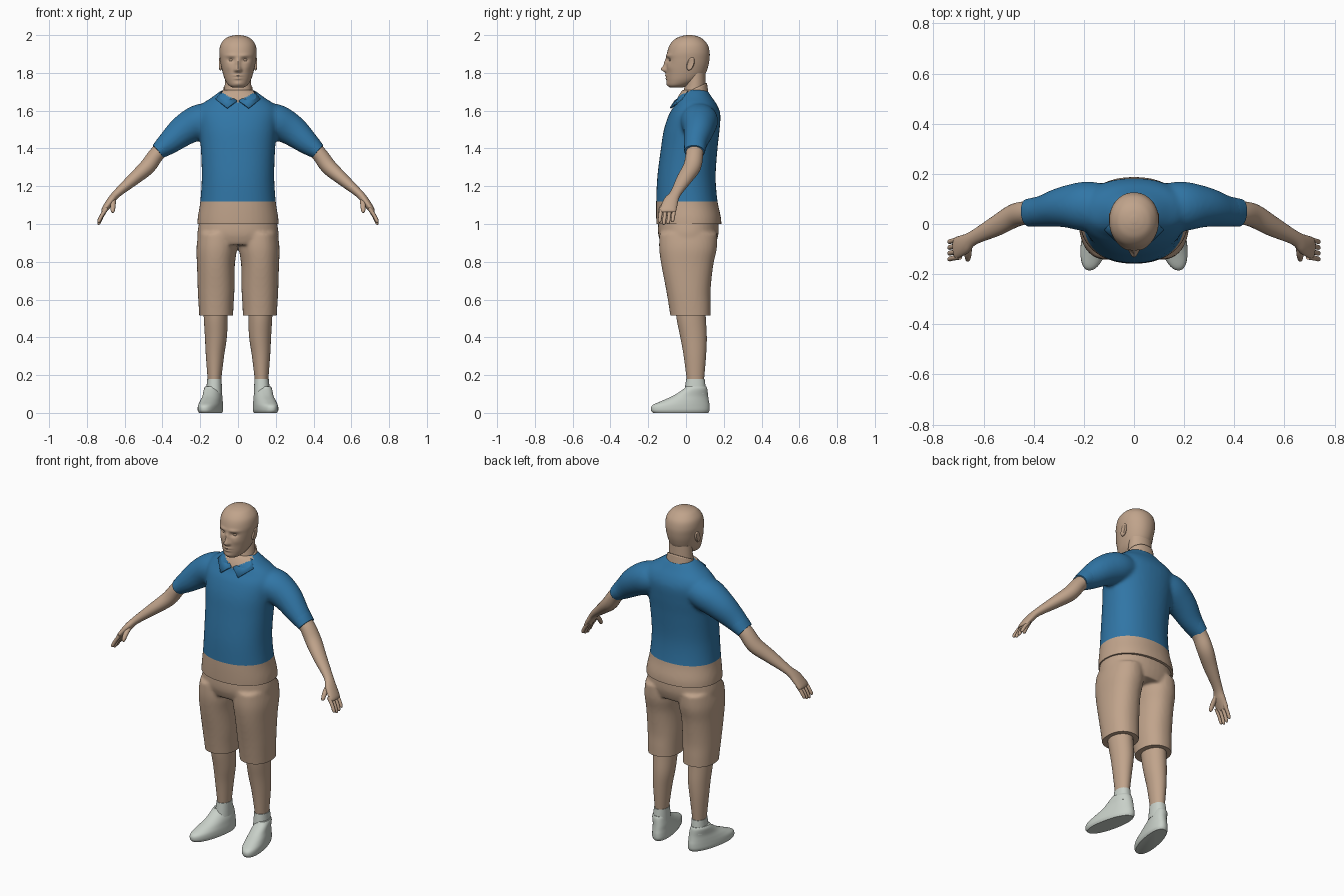
import bpy, bmesh, math
from mathutils import Vector

cube = bpy.data.objects.get("Cube")
if cube:
    bpy.data.objects.remove(cube)


def material(name, rgb):
    mat = bpy.data.materials.new(name)
    mat.use_nodes = True
    mat.diffuse_color = (*rgb, 1)
    mat.node_tree.nodes["Principled BSDF"].inputs["Base Color"].default_value = (*rgb, 1)
    return mat


TAN = material("tan", (0.53, 0.37, 0.26))
BLUE = material("shirt blue", (0.03, 0.18, 0.38))
GREY = material("shoe grey", (0.58, 0.63, 0.58))


def spline(rows, steps):
    """Smooth curve through the given rows of numbers."""
    out = []
    for i in range(len(rows) - 1):
        p = [rows[max(0, min(len(rows) - 1, i + k))] for k in (-1, 0, 1, 2)]
        for s in range(steps):
            t = s / steps
            out.append([b + t / 2 * (c - a + t * (2 * a - 5 * b + 4 * c - d + t * (3 * (b - c) + d - a)))
                        for a, b, c, d in zip(*p)])
    return out + [list(rows[-1])]


def skin_rings(rings, caps=True):
    bm = bmesh.new()
    loops = [[bm.verts.new(p) for p in ring] for ring in rings]
    n = len(loops[0])
    for lo, hi in zip(loops, loops[1:]):
        for j in range(n):
            bm.faces.new((lo[j], lo[(j + 1) % n], hi[(j + 1) % n], hi[j]))
    if caps:
        bm.faces.new(loops[0])
        bm.faces.new(loops[-1])
    bmesh.ops.recalc_face_normals(bm, faces=bm.faces)
    return bm


def oval(sides, power=2.0):
    for j in range(sides):
        t = math.tau * j / sides
        yield [math.copysign(abs(f) ** (2 / power), f) for f in (math.cos(t), math.sin(t))]


def stack(rows, sides=40, steps=5, power=2.2, caps=True):
    """Level slices: centre x, height, half width, front y, back y."""
    rings = [[(x + a * c, (y0 + y1) / 2 + (y1 - y0) / 2 * s, z) for c, s in oval(sides, power)]
             for x, z, a, y0, y1 in spline(rows, steps)]
    return skin_rings(rings, caps)


def tube(rows, sides=24, steps=5):
    """Slices across a path: x, y, z, thickness, depth."""
    path = spline(rows, steps)
    rings = []
    for i, (x, y, z, a, b) in enumerate(path):
        ahead, behind = path[min(i + 1, len(path) - 1)], path[max(i - 1, 0)]
        along = (Vector(ahead[:3]) - Vector(behind[:3])).normalized()
        depth = Vector((0, 1, 0))
        depth = (depth - along * depth.dot(along)).normalized()
        across = depth.cross(along)
        rings.append([Vector((x, y, z)) + across * a * c + depth * b * s for c, s in oval(sides)])
    return skin_rings(rings)


def mirrored(bm):
    copy = bmesh.ops.duplicate(bm, geom=bm.verts[:] + bm.edges[:] + bm.faces[:])["geom"]
    for v in copy:
        if isinstance(v, bmesh.types.BMVert):
            v.co.x *= -1
    bmesh.ops.reverse_faces(bm, faces=[f for f in copy if isinstance(f, bmesh.types.BMFace)])
    return bm


def merged(*parts):
    bm = bmesh.new()
    for part in parts:
        mesh = bpy.data.meshes.new("part")
        part.to_mesh(mesh)
        bm.from_mesh(mesh)
        part.free()
        bpy.data.meshes.remove(mesh)
    return bm


def finish(name, bm, *mats, rule=None, angle=50):
    mesh = bpy.data.meshes.new(name)
    if rule:
        for f in bm.faces:
            f.material_index = rule(f.calc_center_median())
    bm.to_mesh(mesh)
    bm.free()
    for mat in mats:
        mesh.materials.append(mat)
    for p in mesh.polygons:
        p.use_smooth = True
    mesh.set_sharp_from_angle(angle=math.radians(angle))
    obj = bpy.data.objects.new(name, mesh)
    bpy.context.scene.collection.objects.link(obj)
    return obj


def fused(bm, hem, voxel=0.01, rounds=8):
    """Blend overlapping volumes into one skin and cut it flat at the hem."""
    obj = finish("blend", bm)
    remesh = obj.modifiers.new("Remesh", "REMESH")
    remesh.mode = "VOXEL"
    remesh.voxel_size = voxel
    smooth = obj.modifiers.new("Smooth", "SMOOTH")
    smooth.iterations = rounds
    bpy.context.view_layer.update()
    mesh = bpy.data.meshes.new_from_object(obj.evaluated_get(bpy.context.evaluated_depsgraph_get()))
    out = bmesh.new()
    out.from_mesh(mesh)
    bpy.data.objects.remove(obj)
    bpy.data.meshes.remove(mesh)
    split(out, hem, True)
    bmesh.ops.holes_fill(out, edges=[e for e in out.edges if e.is_boundary], sides=0)
    return out


def split(bm, z, cut=False):
    bmesh.ops.bisect_plane(bm, geom=bm.verts[:] + bm.edges[:] + bm.faces[:], plane_co=(0, 0, z),
                           plane_no=(0, 0, 1), clear_inner=cut)


# Shirt: torso and sleeves, with the tan lower band and open neck
torso = stack([(0, .96, .217, -.155, .187), (0, 1.03, .214, -.158, .186), (0, 1.12, .2, -.158, .167),
               (0, 1.25, .192, -.152, .157), (0, 1.4, .197, -.133, .167), (0, 1.5, .207, -.117, .178),
               (0, 1.58, .215, -.09, .182), (0, 1.63, .195, -.06, .165), (0, 1.67, .14, -.045, .138),
               (0, 1.71, .085, -.02, .112)])
SLEEVE = [(.1, .065, 1.56, .07, .09), (.19, .07, 1.545, .093, .1), (.28, .068, 1.5, .084, .082),
          (.36, .052, 1.435, .065, .064), (.42, .045, 1.385, .045, .055)]
shirt = fused(merged(torso, mirrored(tube(SLEEVE))), 1.0)
split(shirt, 1.12)
finish("shirt", shirt, BLUE, TAN,
       rule=lambda c: int(c.z < 1.12 or (c.y < .02 and c.z > 1.645 + .6 * abs(c.x))))
finish("sleeve_cuffs", mirrored(tube([(.365, .052, 1.432, .06, .06), (.395, .048, 1.407, .053, .058),
                                      (.424, .045, 1.383, .043, .055)])), BLUE)

# Collar: standing band and two pointed flaps
band = stack([(0, 1.66, .088, -.035, .118), (0, 1.715, .077, -.02, .111)], caps=False)
for v in band.verts:
    v.co.z += .45 * (v.co.y - .04)
bmesh.ops.delete(band, geom=[f for f in band.faces if f.calc_center_median().y < 0], context="FACES")
obj = finish("collar_band", band, TAN)
obj.modifiers.new("Thickness", "SOLIDIFY").thickness = .006
flap = bmesh.new()
flap.faces.new([flap.verts.new(p) for p in ((.086, .01, 1.705), (.006, -.06, 1.655),
                                            (.058, -.085, 1.617), (.118, -.025, 1.663))])
obj = finish("collar_flaps", mirrored(flap), BLUE)
obj.modifiers.new("Thickness", "SOLIDIFY").thickness = .009

# Shorts: hips and two loose legs
hips = stack([(0, 1.04, .2, -.145, .17), (0, .95, .215, -.148, .172), (0, .89, .205, -.13, .155)])
leg = stack([(.11, .95, .1, -.14, .165), (.113, .87, .107, -.142, .163), (.117, .78, .1, -.13, .144),
             (.116, .65, .097, -.105, .13), (.116, .56, .092, -.09, .13), (.115, .46, .087, -.075, .13)])
finish("shorts", fused(merged(hips, mirrored(leg)), .515, .009, 5), TAN)

# Lower legs, socks and shoes
finish("lower_legs", mirrored(stack([(.12, .6, .065, -.06, .1), (.118, .5, .063, -.05, .105),
                                     (.117, .4, .058, -.03, .11), (.122, .3, .048, -.012, .106),
                                     (.125, .16, .034, .006, .094)], power=2)), TAN)
finish("socks", mirrored(stack([(.125, .18, .038, .001, .099), (.127, .1, .043, -.01, .108)])), GREY)
shoe = stack([(.12, 0, .052, -.175, .118), (.12, .015, .058, -.185, .125), (.12, .04, .057, -.178, .125),
              (.12, .063, .053, -.13, .121), (.12, .09, .048, -.07, .117), (.125, .125, .043, -.015, .113),
              (.125, .14, .037, -.002, .107)])
for v in shoe.verts:
    v.co.x += .2 * (.1 - v.co.y)
finish("shoes", mirrored(shoe), GREY)

# Arms and hands
arm = tube([(.37, .05, 1.425, .04, .045), (.43, .045, 1.37, .041, .046), (.48, .032, 1.303, .042, .047),
            (.55, -.008, 1.24, .034, .041), (.64, -.055, 1.162, .022, .029), (.675, -.08, 1.12, .021, .039),
            (.707, -.095, 1.075, .016, .043), (.712, -.097, 1.062, .01, .036)])
fingers = []
for i in range(4):
    y = -.062 - .023 * i
    reach = (.85, 1, 1.05, .9)[i]
    fingers.append(tube([(.695, y, 1.085, .011, .011), (.722, y - .005, 1.075 - .035 * reach, .01, .01),
                         (.736, y - .009, 1.075 - .066 * reach, .009, .009),
                         (.74, y - .01, 1.075 - .075 * reach, .003, .003)], 12, 4))
thumb = tube([(.66, -.085, 1.13, .014, .014), (.662, -.12, 1.098, .014, .012),
              (.663, -.14, 1.068, .01, .01), (.664, -.144, 1.06, .003, .003)], 12, 4)
finish("arms_and_hands", mirrored(merged(arm, thumb, *fingers)), TAN)

# Neck and head, with the face pushed out and in by soft bumps
finish("neck", stack([(0, 1.6, .074, -.03, .108), (0, 1.68, .073, -.018, .105), (0, 1.74, .07, -.005, .104),
                      (0, 1.8, .068, 0, .103)], power=2), TAN)
head = stack([(0, 1.722, .028, -.085, -.02), (0, 1.735, .05, -.097, .02), (0, 1.76, .067, -.102, .07),
              (0, 1.79, .078, -.104, .1), (0, 1.83, .088, -.104, .116), (0, 1.87, .095, -.103, .124),
              (0, 1.91, .099, -.099, .125), (0, 1.95, .092, -.085, .114), (0, 1.98, .069, -.057, .087),
              (0, 1.994, .042, -.025, .06), (0, 2, .012, .005, .03)], 96, 8, 2.1)
BUMPS = {"nose tip": (0, 1.82, .014, .016, -.027), "bridge": (0, 1.852, .012, .025, -.012),
         "nostril": (.013, 1.814, .008, .008, -.009), "brow": (.035, 1.892, .03, .009, -.006),
         "socket": (.036, 1.868, .019, .011, .011), "upper lip": (0, 1.786, .022, .006, -.007),
         "lower lip": (0, 1.77, .019, .006, -.006), "chin": (0, 1.742, .022, .012, -.005),
         "cheek": (.05, 1.83, .02, .02, -.004)}
for v in head.verts:
    if v.co.y < -.02:
        v.co.y += sum(push * math.exp(-((abs(v.co.x) - x) / w) ** 2 - ((v.co.z - z) / h) ** 2)
                      for x, z, w, h, push in BUMPS.values())
finish("head", head, TAN)


def pair(name, centre, size):
    bm = bmesh.new()
    bmesh.ops.create_uvsphere(bm, u_segments=20, v_segments=12, radius=1)
    for v in bm.verts:
        if name == "ears" and v.co.x > .5:
            v.co.x -= 1.3 * (v.co.x - .5)
        v.co = Vector(centre) + v.co * Vector(size)
        if name == "ears":
            v.co.y += .25 * (v.co.z - centre[2])
    finish(name, mirrored(bm), TAN)


pair("ears", (.093, .024, 1.848), (.014, .02, .035))
pair("eyes", (.036, -.078, 1.868), (.014, .012, .009))
